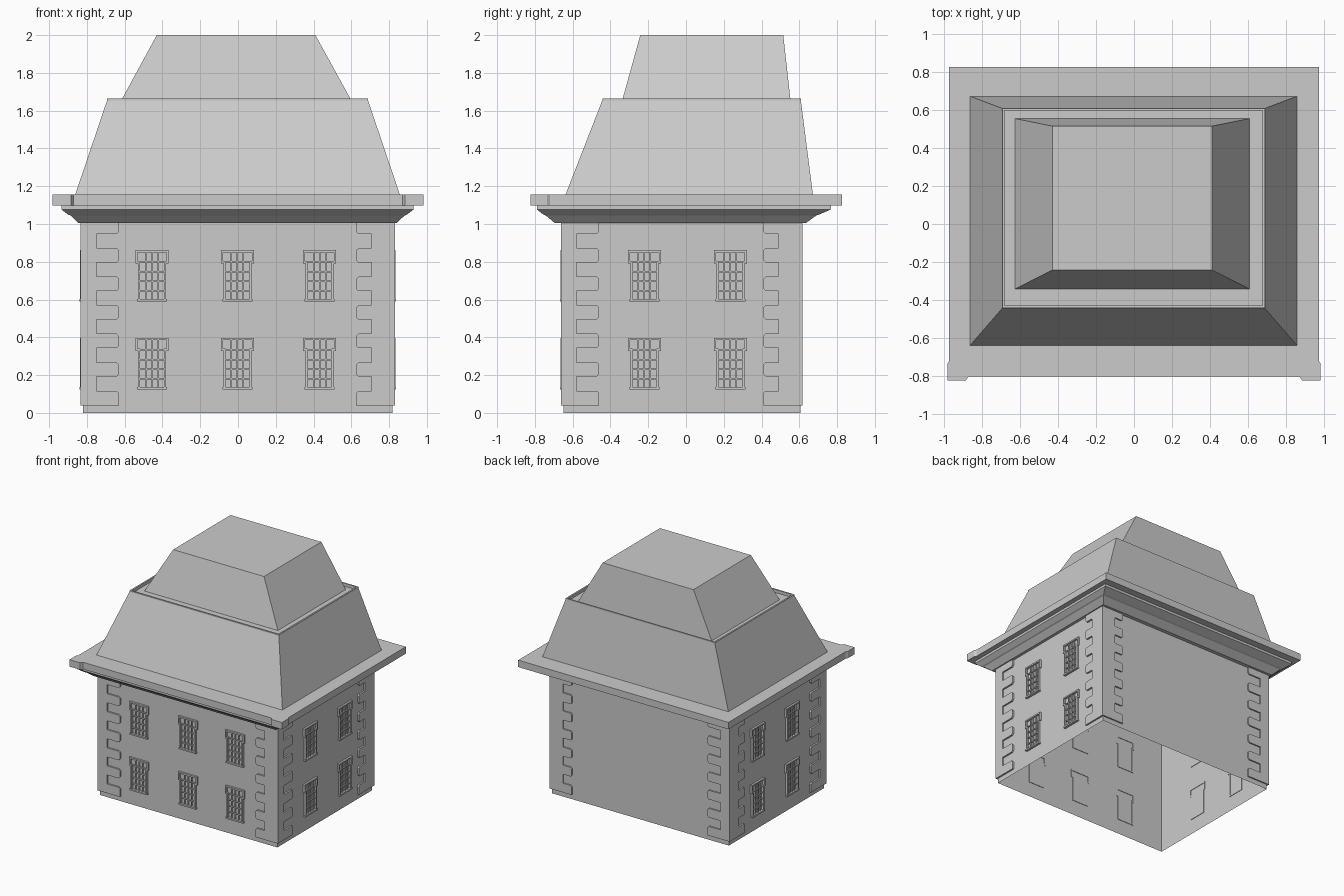
import bpy, bmesh

if "Cube" in bpy.data.objects:
    bpy.data.objects.remove(bpy.data.objects["Cube"])

# wall planes: x0, x1, y0, y1
WX0, WX1, WY0, WY1 = -0.82, 0.817, -0.648, 0.605
FACES = {
    "front": lambda u, z, d: (u, WY0 - d, z),
    "back": lambda u, z, d: (u, WY1 + d, z),
    "right": lambda u, z, d: (WX1 + d, u, z),
    "left": lambda u, z, d: (WX0 - d, u, z),
}


def finish(bm, name):
    bmesh.ops.recalc_face_normals(bm, faces=bm.faces)
    me = bpy.data.meshes.new(name)
    bm.to_mesh(me)
    bm.free()
    ob = bpy.data.objects.new(name, me)
    bpy.context.collection.objects.link(ob)
    return ob


def bridge(bm, a, b):
    n = len(a)
    for i in range(n):
        j = (i + 1) % n
        bm.faces.new((a[i], a[j], b[j], b[i]))


def loft(name, rects, cap_top=False):
    """Stack of rectangles (x0, x1, y0, y1, z) joined by side faces."""
    bm = bmesh.new()
    rings = [[bm.verts.new(p) for p in ((a, c, z), (b, c, z), (b, d, z), (a, d, z))]
             for a, b, c, d, z in rects]
    for r, s in zip(rings, rings[1:]):
        bridge(bm, r, s)
    if cap_top:
        bm.faces.new(rings[-1])
    return finish(bm, name)


def prism(bm, pts, to3d, d0, d1):
    a = [bm.verts.new(to3d(u, v, d0)) for u, v in pts]
    b = [bm.verts.new(to3d(u, v, d1)) for u, v in pts]
    bridge(bm, a, b)
    bm.faces.new(a)
    bm.faces.new(b)


def ring(bm, outer, inner, to3d, d0, d1):
    o0, o1, i0, i1 = [[bm.verts.new(to3d(u, v, d)) for u, v in pts]
                      for pts, d in ((outer, d0), (outer, d1), (inner, d0), (inner, d1))]
    for a, b in ((o0, o1), (o1, i1), (i1, i0), (i0, o0)):
        bridge(bm, a, b)


def rect(u0, u1, v0, v1):
    return [(u0, v0), (u1, v0), (u1, v1), (u0, v1)]


# walls, open underneath
loft("walls", [(WX0, WX1, WY0, WY1, 0), (WX0, WX1, WY0, WY1, 1.005)])

# cornice moulding under the eaves
loft("cornice", [
    (WX0, WX1, WY0, WY1, 1.005),
    (-0.845, 0.84, -0.695, 0.635, 1.005),
    (-0.885, 0.882, -0.742, 0.69, 1.045),
    (-0.90, 0.895, -0.755, 0.705, 1.05),
    (-0.935, 0.93, -0.79, 0.767, 1.077),
    (-0.935, 0.93, -0.79, 0.767, 1.097)])

# eaves slab with thickened front corners
half = [(0.87, -0.802), (0.885, -0.823), (0.982, -0.823), (0.982, -0.735),
        (0.972, -0.72), (0.972, 0.827)]
outline = half + [(-x, y) for x, y in reversed(half)]
bm = bmesh.new()
prism(bm, outline, lambda u, v, d: (u, v, d), 1.097, 1.155)
finish(bm, "eaves_slab")

# lower roof with a shallow rim round its recessed top
loft("lower_roof", [
    (-0.862, 0.857, -0.638, 0.672, 1.155),
    (-0.693, 0.688, -0.443, 0.608, 1.655),
    (-0.693, 0.688, -0.443, 0.608, 1.665),
    (-0.68, 0.675, -0.43, 0.597, 1.665),
    (-0.68, 0.675, -0.43, 0.597, 1.64)], cap_top=True)

# upper roof
loft("upper_roof", [
    (-0.626, 0.608, -0.342, 0.555, 1.64),
    (-0.43, 0.41, -0.242, 0.515, 2.0)], cap_top=True)


# quoins: toothed plates on both faces of every corner
def quoin(bm, face, edge, narrow, wide, depth):
    pts = [(edge, 1.005), (edge, 0.04), (wide, 0.04)]
    r = 0.012 if narrow > wide else -0.012
    for k in range(6):
        z0, z1 = 0.117 + 0.151 * k, 0.192 + 0.151 * k
        pts += [(wide, z0 - 0.012), (wide + r, z0), (narrow, z0),
                (narrow, z1), (wide + r, z1), (wide, z1 + 0.012)]
    pts.append((wide, 1.005))
    prism(bm, pts, FACES[face], 0, depth)


bm = bmesh.new()
for face, depth in (("front", 0.013), ("back", 0.011)):
    quoin(bm, face, -0.835, -0.75, -0.63, depth)
    quoin(bm, face, 0.83, 0.707, 0.625, depth)
for face in ("left", "right"):
    quoin(bm, face, -0.661, -0.58, -0.46, 0.014)
    quoin(bm, face, 0.616, 0.49, 0.41, 0.014)
finish(bm, "corner_quoins")


# windows: T-shaped surround, glazing bars, lintel and sill
def t_shape(c, top, w_top, w, drop, z0):
    return [(c - w, z0), (c + w, z0), (c + w, top - drop), (c + w_top, top - drop),
            (c + w_top, top), (c - w_top, top), (c - w_top, top - drop), (c - w, top - drop)]


def window(bm, face, c, top):
    f = FACES[face]
    bot = top - 0.272
    outer = t_shape(c, top, 0.088, 0.075, 0.07, bot)
    inner = [(u, v) for u, v in t_shape(c, top - 0.012, 0.076, 0.063, 0.045, bot + 0.012)]
    ring(bm, outer, inner, f, -0.004, 0.016)
    prism(bm, rect(c - 0.08, c + 0.08, bot, bot + 0.012), f, 0, 0.02)
    for u in (-0.032, 0, 0.032):
        prism(bm, rect(c + u - 0.004, c + u + 0.004, bot + 0.01, top - 0.01), f, 0, 0.01)
    for v in (0.063, 0.115, 0.165, 0.215):
        prism(bm, rect(c - 0.066, c + 0.066, top - v - 0.004, top - v + 0.004), f, 0, 0.011)


for face, centres in (("front", (-0.455, -0.003, 0.432)),
                      ("right", (-0.22, 0.235)), ("left", (-0.22, 0.235))):
    bm = bmesh.new()
    for c in centres:
        for top in (0.862, 0.397):
            window(bm, face, c, top)
    finish(bm, face + "_windows")
